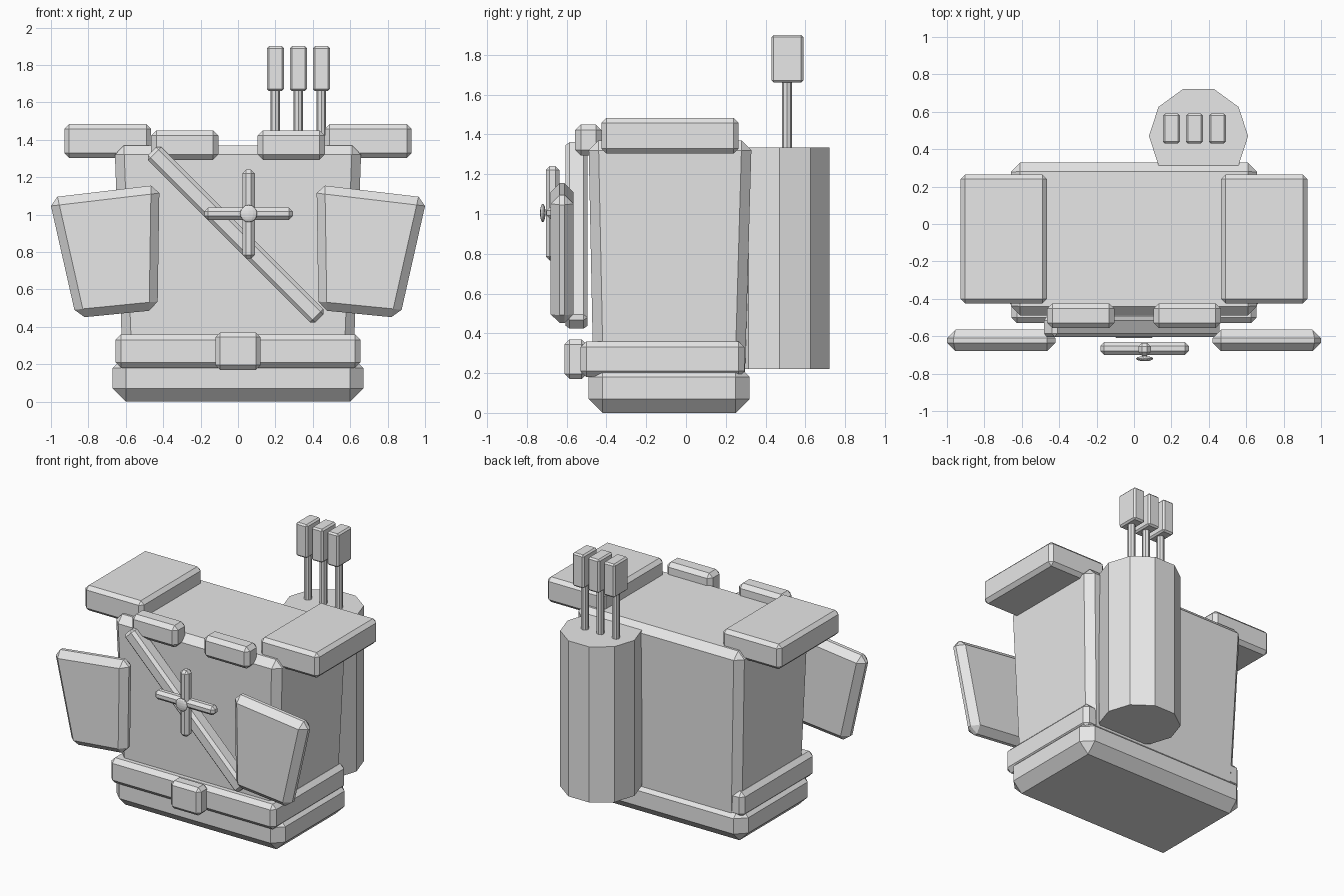
import bpy, bmesh, math
from mathutils import Matrix, Vector

if "Cube" in bpy.data.objects:
    bpy.data.objects.remove(bpy.data.objects["Cube"], do_unlink=True)

grey = bpy.data.materials.new("plain_grey")
grey.use_nodes = True
COLOUR = (0.8, 0.8, 0.8, 1)
grey.diffuse_color = COLOUR
grey.node_tree.nodes["Principled BSDF"].inputs["Base Color"].default_value = COLOUR


def finish(name, bm, bevel=0.0):
    if bevel:
        bmesh.ops.bevel(bm, geom=bm.edges[:], offset=bevel, segments=1,
                        profile=0.5, affect='EDGES')
    bmesh.ops.recalc_face_normals(bm, faces=bm.faces[:])
    mesh = bpy.data.meshes.new(name)
    bm.to_mesh(mesh)
    bm.free()
    mesh.materials.append(grey)
    obj = bpy.data.objects.new(name, mesh)
    bpy.context.collection.objects.link(obj)
    return obj


def box(name, x, y, z, bevel, taper=None, turn=0.0):
    """Chamfered box from ranges; taper gives the bottom's x and y ranges."""
    bm = bmesh.new()
    bmesh.ops.create_cube(bm, size=1)
    for v in bm.verts:
        rx, ry = taper if taper and v.co.z < 0 else (x, y)
        v.co = Vector((rx[v.co.x > 0], ry[v.co.y > 0], z[v.co.z > 0]))
    if turn:
        mid = Vector((sum(x) / 2, sum(y) / 2, sum(z) / 2))
        bmesh.ops.rotate(bm, verts=bm.verts[:], cent=mid,
                         matrix=Matrix.Rotation(turn, 3, 'Y'))
    return finish(name, bm, bevel)


def panel(name, outline, y0, y1, bevel):
    """Chamfered slab with an outline in x and z."""
    bm = bmesh.new()
    face = bm.faces.new([bm.verts.new((x, y0, z)) for x, z in outline])
    side = bmesh.ops.extrude_face_region(bm, geom=[face])["geom"]
    moved = [g for g in side if isinstance(g, bmesh.types.BMVert)]
    bmesh.ops.translate(bm, verts=moved, vec=(0, y1 - y0, 0))
    return finish(name, bm, bevel)


def column(name, x, y, z0, z1, radius, sides, turn=0.0):
    bm = bmesh.new()
    place = (Matrix.Translation((x, y, (z0 + z1) / 2))
             @ Matrix.Rotation(turn, 4, 'Z'))
    bmesh.ops.create_cone(bm, cap_ends=True, segments=sides, radius1=radius,
                          radius2=radius, depth=z1 - z0, matrix=place)
    return finish(name, bm)


# Torso, base and belt
box("torso", (-0.66, 0.66), (-0.49, 0.33), (0.15, 1.37), 0.05,
    taper=((-0.615, 0.615), (-0.465, 0.295)))
box("base", (-0.67, 0.67), (-0.49, 0.32), (0, 0.25), 0.07)
box("belt", (-0.655, 0.655), (-0.53, 0.295), (0.18, 0.36), 0.03)
box("buckle", (-0.12, 0.12), (-0.61, -0.5), (0.17, 0.37), 0.025)

# Paired parts
for side, s in (("right", -1), ("left", 1)):
    box(side + "_shoulder_pad", sorted((s * 0.465, s * 0.928)),
        (-0.425, 0.265), (1.303, 1.483), 0.025)
    box(side + "_collar_block", sorted((s * 0.105, s * 0.465)),
        (-0.557, -0.425), (1.293, 1.45), 0.028)
    corners = [(1.01, 1.09), (0.42, 1.16), (0.43, 0.49), (0.865, 0.447)]
    panel(side + "_hand_plate", [(s * x, z) for x, z in corners],
          -0.68, -0.565, 0.045)

# Diagonal strap across the chest
box("chest_strap", (-0.645, 0.62), (-0.605, -0.495), (0.842, 0.942), 0.02,
    turn=math.radians(45))

# Cross ornament with a flattened boss
box("cross_bar", (-0.18, 0.293), (-0.7, -0.632), (0.972, 1.037), 0.02)
box("cross_post", (0.024, 0.09), (-0.705, -0.635), (0.765, 1.24), 0.02)
bm = bmesh.new()
bmesh.ops.create_uvsphere(bm, u_segments=12, v_segments=8, radius=0.046,
                          matrix=Matrix.Translation((0.057, -0.72, 1.005))
                          @ Matrix.Diagonal((1, 0.3, 1, 1)))
finish("cross_boss", bm)

# Back canister with three upright rods
column("canister", 0.345, 0.47, 0.22, 1.335, 0.265, 10, math.radians(18))
for i, x in enumerate((0.2, 0.323, 0.446)):
    column(f"rod_{i + 1}", x, 0.507, 1.25, 1.7, 0.025, 8)
    box(f"rod_head_{i + 1}", (x - 0.045, x + 0.045), (0.43, 0.59),
        (1.66, 1.9), 0.011)
